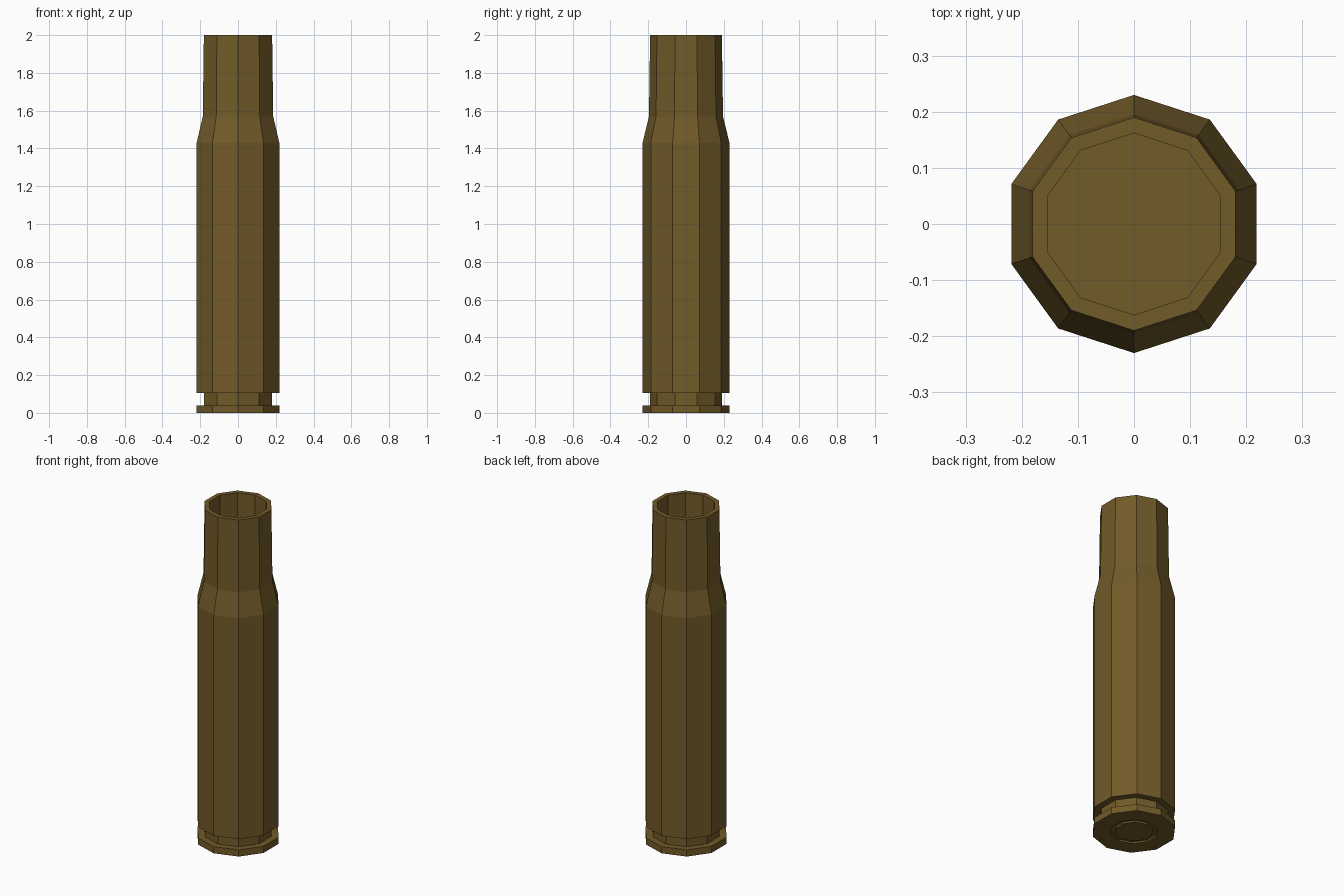
import bpy, bmesh
from math import sin, cos, pi

SIDES = 10

cube = bpy.data.objects.get("Cube")
if cube:
    bpy.data.objects.remove(cube, do_unlink=True)

brass = bpy.data.materials.new("dark brass")
brass.use_nodes = True
colour = (0.165, 0.103, 0.022, 1)
brass.diffuse_color = colour
brass.node_tree.nodes["Principled BSDF"].inputs["Base Color"].default_value = colour


def lathe(name, profile):
    """Spin (radius, height) points into a faceted solid, capped at both ends."""
    bm = bmesh.new()
    rings = []
    for r, z in profile:
        angles = [pi / 2 + 2 * pi * i / SIDES for i in range(SIDES)]
        rings.append([bm.verts.new((r * cos(a), r * sin(a), z)) for a in angles])
    for low, high in zip(rings, rings[1:]):
        for i in range(SIDES):
            j = (i + 1) % SIDES
            bm.faces.new((low[i], low[j], high[j], high[i]))
    bm.faces.new(rings[0][::-1])
    bm.faces.new(rings[-1])
    bmesh.ops.recalc_face_normals(bm, faces=bm.faces)
    mesh = bpy.data.meshes.new(name)
    bm.to_mesh(mesh)
    bm.free()
    mesh.materials.append(brass)
    obj = bpy.data.objects.new(name, mesh)
    bpy.context.collection.objects.link(obj)
    return obj


# Hollow case: recessed base, rim, extractor groove, body, shoulder, neck, bore
lathe("case", [
    (0.130, 0.01), (0.130, 0.0),
    (0.230, 0.0), (0.230, 0.04),
    (0.190, 0.04), (0.190, 0.105),
    (0.230, 0.105), (0.230, 1.43),
    (0.196, 1.57), (0.190, 2.0),
    (0.162, 2.0), (0.162, 0.03),
    (0.130, 0.03), (0.105, 0.03),
])

# Primer disc set in the base recess
lathe("primer", [(0.105, 0.0), (0.105, 0.015)])
